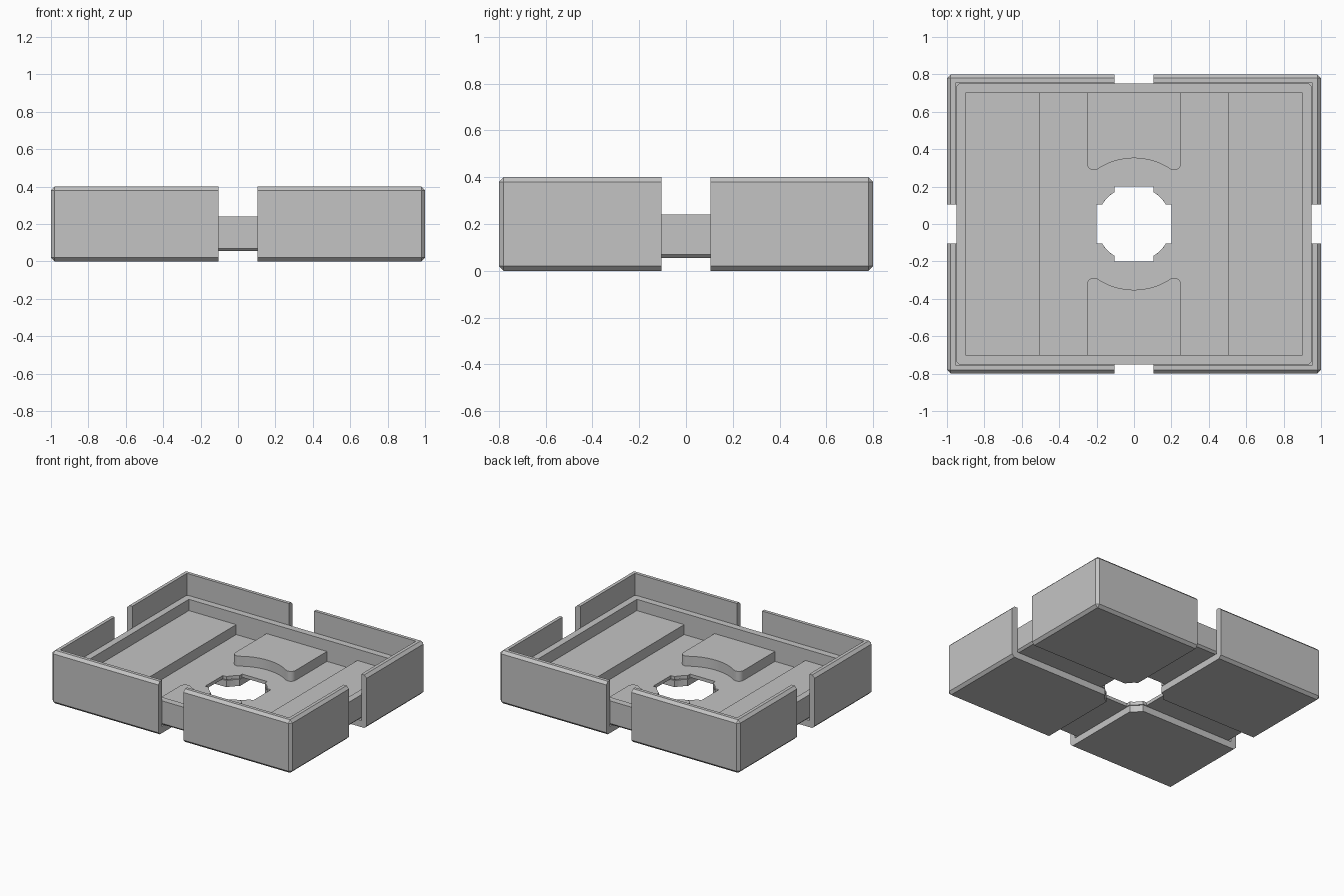
import bpy
import bmesh
import math

if "Cube" in bpy.data.objects:
    bpy.data.objects.remove(bpy.data.objects["Cube"], do_unlink=True)

GREY = (0.55, 0.55, 0.55, 1)
grey = bpy.data.materials.new("plain grey")
grey.use_nodes = True
grey.diffuse_color = GREY
grey.node_tree.nodes["Principled BSDF"].inputs["Base Color"].default_value = GREY

SLOT = 0.105      # half width of the cross slots
HOLE = 0.2        # centre hole radius
PAD_TOP = 0.155
FLOOR = 0.08


def prism(name, outline, z0, z1):
    """Extrude a counter-clockwise outline from z0 to z1."""
    bm = bmesh.new()
    base = bm.faces.new([bm.verts.new((x, y, z0)) for x, y in outline])
    top = bmesh.ops.extrude_face_region(bm, geom=[base])["geom"]
    for v in top:
        if isinstance(v, bmesh.types.BMVert):
            v.co.z = z1
    bmesh.ops.recalc_face_normals(bm, faces=bm.faces)
    mesh = bpy.data.meshes.new(name)
    bm.to_mesh(mesh)
    bm.free()
    mesh.materials.append(grey)
    obj = bpy.data.objects.new(name, mesh)
    bpy.context.collection.objects.link(obj)
    return obj


def box(name, x0, x1, y0, y1, z0, z1):
    return prism(name, [(x0, y0), (x1, y0), (x1, y1), (x0, y1)], z0, z1)


def block(name, hx, hy, z0, z1):
    return box(name, -hx, hx, -hy, hy, z0, z1)


def arc(cx, cy, r, a0, a1, n):
    angles = [math.radians(a0 + (a1 - a0) * i / n) for i in range(n + 1)]
    return [(cx + r * math.cos(a), cy + r * math.sin(a)) for a in angles]


def apply_modifier(obj, mod):
    bpy.context.view_layer.objects.active = obj
    bpy.ops.object.modifier_apply(modifier=mod.name)


def chamfer(obj, width):
    mod = obj.modifiers.new("chamfer", "BEVEL")
    mod.width = width
    mod.segments = 1
    apply_modifier(obj, mod)


def cut(obj, cutter):
    mod = obj.modifiers.new("cut", "BOOLEAN")
    mod.operation = "DIFFERENCE"
    mod.solver = "EXACT"
    mod.object = cutter
    apply_modifier(obj, mod)
    bpy.data.objects.remove(cutter, do_unlink=True)


# Outer shell, divided into four corners by the cross slots
shell = block("corner_shells", 1, 0.8, 0, 0.4)
chamfer(shell, 0.02)
cut(shell, block("shell_cavity", 0.955, 0.755, 0.05, 1))
cut(shell, block("slot_along_y", SLOT, 2, -1, 1))
cut(shell, block("slot_along_x", 2, SLOT, -1, 1))
cut(shell, prism("shell_hole", arc(0, 0, HOLE, 0, 350, 35), -1, 1))

# Inner tray with a chamfered underside
tray = block("inner_tray", 0.95, 0.75, 0.055, 0.4)
chamfer(tray, 0.015)
cut(tray, block("tray_trim", 2, 2, 0.24, 1))
cut(tray, block("tray_cavity", 0.9, 0.7, FLOOR, 1))

# Round centre hole, squared off where it meets the slots
corner = math.degrees(math.asin(SLOT / HOLE))
quarter = [(HOLE, SLOT)] + arc(0, 0, HOLE, corner, 90 - corner, 4) + [(SLOT, HOLE)]
outline = []
for k in range(4):
    for x, y in quarter:
        for _ in range(k):
            x, y = -y, x
        outline.append((x, y))
cut(tray, prism("tray_hole", outline, -1, 1))

# Raised side pads
box("left_pad", 0.505, 0.902, -0.702, 0.702, FLOOR - 0.01, PAD_TOP)
box("right_pad", -0.902, -0.505, -0.702, 0.702, FLOOR - 0.01, PAD_TOP)

# Raised end pads: concave inner edge with rounded lobes
lobe_r, scoop_r, half = 0.038, 0.352, 0.252
lobe_x = half - lobe_r
lobe_y = math.sqrt((scoop_r + lobe_r) ** 2 - lobe_x ** 2)
tangent = math.degrees(math.atan2(lobe_y, lobe_x))
side = arc(lobe_x, lobe_y, lobe_r, 0, tangent - 180, 10)
scoop = arc(0, 0, scoop_r, tangent, 180 - tangent, 16)
mirrored = [(-x, y) for x, y in reversed(side)]
pad = [(-half, 0.702), (half, 0.702)] + side + scoop[1:-1] + mirrored
for name, sign in (("back_pad", 1), ("front_pad", -1)):
    obj = prism(name, [(sign * x, sign * y) for x, y in pad], FLOOR - 0.01, PAD_TOP)
    bpy.ops.object.select_all(action="DESELECT")
    obj.select_set(True)
    bpy.context.view_layer.objects.active = obj
    bpy.ops.object.shade_smooth_by_angle(angle=math.radians(30))
